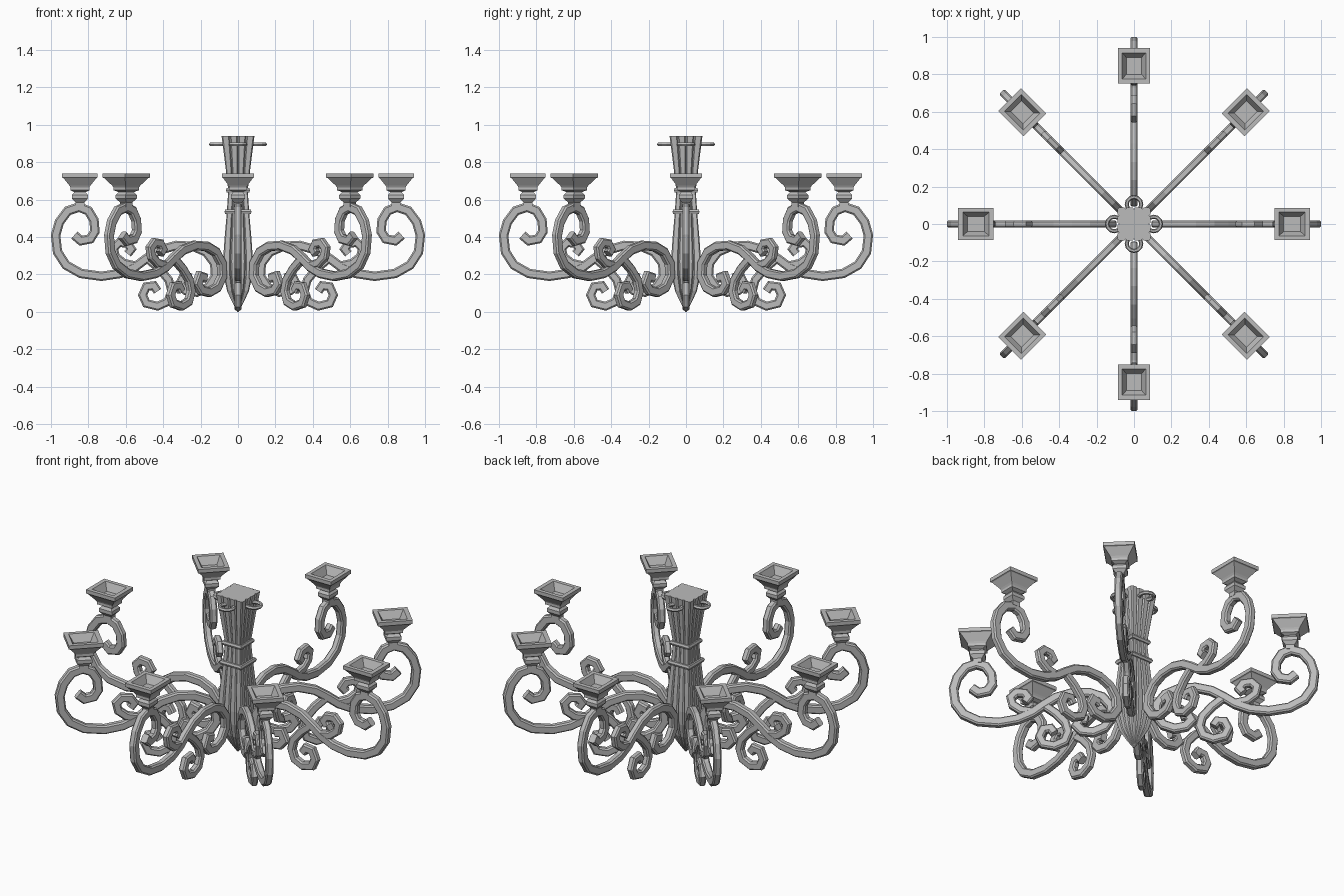
import bpy, bmesh
from math import pi, cos, sin
from mathutils import Vector, Matrix

cube = bpy.data.objects.get("Cube")
if cube:
    bpy.data.objects.remove(cube)

metal = bpy.data.materials.new("grey_metal")
metal.use_nodes = True
GREY = (0.5, 0.5, 0.5, 1)
metal.diffuse_color = GREY
metal.node_tree.nodes["Principled BSDF"].inputs["Base Color"].default_value = GREY


def finish(name, bm):
    bmesh.ops.recalc_face_normals(bm, faces=bm.faces)
    mesh = bpy.data.meshes.new(name)
    bm.to_mesh(mesh)
    bm.free()
    mesh.materials.append(metal)
    obj = bpy.data.objects.new(name, mesh)
    bpy.context.collection.objects.link(obj)
    return obj


def loft(bm, rings, closed=False):
    """Skin a list of equal-length point rings, capping both ends unless closed."""
    loops = [[bm.verts.new(p) for p in ring] for ring in rings]
    pairs = list(zip(loops, loops[1:]))
    if closed:
        pairs.append((loops[-1], loops[0]))
    n = len(loops[0])
    for a, b in pairs:
        for i in range(n):
            j = (i + 1) % n
            bm.faces.new((a[i], a[j], b[j], b[i]))
    if not closed:
        bm.faces.new(loops[0][::-1])
        bm.faces.new(loops[-1])


def chamfered(w, t, c):
    """Rectangle outline with cut corners."""
    return [(w, t - c), (w - c, t), (c - w, t), (-w, t - c),
            (-w, c - t), (c - w, -t), (w - c, -t), (w, c - t)]


def scroll(bm, path, w=0.02, t=0.025):
    """Sweep a flat bar along a path in the radius/height plane."""
    pts = [Vector((r, 0, z)) for r, z in path]
    side = Vector((0, 1, 0))
    rings = []
    for i, p in enumerate(pts):
        d0 = (p - pts[i - 1]).normalized() if i else None
        d1 = (pts[i + 1] - p).normalized() if i < len(pts) - 1 else None
        d = ((d0 or d1) + (d1 or d0)).normalized()
        miter = 1 / max(d.dot(d0 or d1), 0.75)
        nrm = d.cross(side)
        rings.append([p + side * a + nrm * b * miter
                      for a, b in chamfered(w, t, 0.008)])
    loft(bm, rings)


def box_ring(x, y, z):
    return [(x, y, z), (-x, y, z), (-x, -y, z), (x, -y, z)]


# Arm centre lines: main double scroll, lower curl, upper hook
MAIN = [(.25, .18), (.29, .19), (.31, .15), (.28, .115), (.22, .105), (.16, .13),
        (.12, .19), (.125, .26), (.17, .32), (.24, .35), (.33, .355), (.42, .33),
        (.49, .285), (.55, .24), (.63, .205), (.73, .19), (.84, .205), (.92, .25),
        (.965, .32), (.975, .41), (.955, .48), (.91, .54), (.85, .56), (.8, .54),
        (.77, .49), (.765, .43), (.79, .39), (.84, .38), (.875, .41)]
LOWER = [(.48, .28), (.42, .23), (.37, .17), (.355, .11), (.375, .055), (.43, .03),
         (.49, .045), (.51, .09), (.49, .135), (.45, .14), (.43, .11)]
UPPER = [(.54, .245), (.61, .26), (.655, .295), (.665, .34), (.635, .37),
         (.59, .365), (.57, .335), (.59, .31)]
# Candle cup outline: radial half width, height
CUP = [(.024, .56), (.024, .585), (.042, .605), (.042, .625), (.03, .64), (.05, .65),
       (.05, .665), (.056, .675), (.088, .715), (.095, .718), (.095, .74),
       (.07, .74), (.046, .695)]
CUP_RADIUS = 0.845

# Eight arms with their cups
for k in range(8):
    spin = Matrix.Rotation(k * pi / 4, 4, 'Z')
    bm = bmesh.new()
    scroll(bm, MAIN)
    scroll(bm, LOWER, w=0.019, t=0.023)
    scroll(bm, UPPER, w=0.019, t=0.023)
    finish(f"scroll_arm_{k + 1}", bm).matrix_world = spin

    bm = bmesh.new()
    loft(bm, [box_ring(h, h * 0.9, z) for h, z in CUP])
    cup = finish(f"candle_cup_{k + 1}", bm)
    cup.matrix_world = spin @ Matrix.Translation((CUP_RADIUS, 0, 0))


def fluted(h, z, ribs=4, depth=0.1):
    """Square outline whose sides are cut by narrow vertical grooves."""
    side = [(-1, 1 - depth), (-0.92, 1)]
    for i in range(1, ribs):
        x = -1 + 2 * i / ribs
        side += [(x - 0.08, 1), (x, 1 - depth), (x + 0.08, 1)]
    side += [(0.92, 1)]
    ring = []
    for q in range(4):
        c, s = cos(-q * pi / 2), sin(-q * pi / 2)
        ring += [(h * (x * c - y * s), h * (x * s + y * c), z) for x, y in side]
    return ring


# Central fluted column, tapering to a point at the foot
COLUMN = [(.004, 0), (.03, .05), (.058, .11), (.076, .19), (.08, .27),
          (.073, .38), (.06, .53), (.052, .65), (.07, .8), (.088, .94)]
bm = bmesh.new()
loft(bm, [fluted(h, z) for h, z in COLUMN])
finish("fluted_column", bm)

# Square bands clasping the column
for name, h, z in (("lower_band", .068, .535), ("upper_band", .06, .65)):
    bm = bmesh.new()
    loft(bm, [box_ring(h + d, h + d, z + dz) for d, dz in
              ((-.02, -.012), (0, -.012), (.005, 0), (0, .012), (-.02, .012))])
    finish(name, bm)

# Four hanging rings near the top of the column
for k in range(4):
    bm = bmesh.new()
    rings = []
    for i in range(12):
        a = i * pi / 6
        rings.append([((.039 + .011 * cos(b)) * cos(a), (.039 + .011 * cos(b)) * sin(a),
                       .011 * sin(b)) for b in (j * pi / 3 for j in range(6))])
    loft(bm, rings, closed=True)
    ring = finish(f"hanging_ring_{k + 1}", bm)
    ring.matrix_world = (Matrix.Rotation(k * pi / 2, 4, 'Z')
                         @ Matrix.Translation((.105, 0, .895)))
